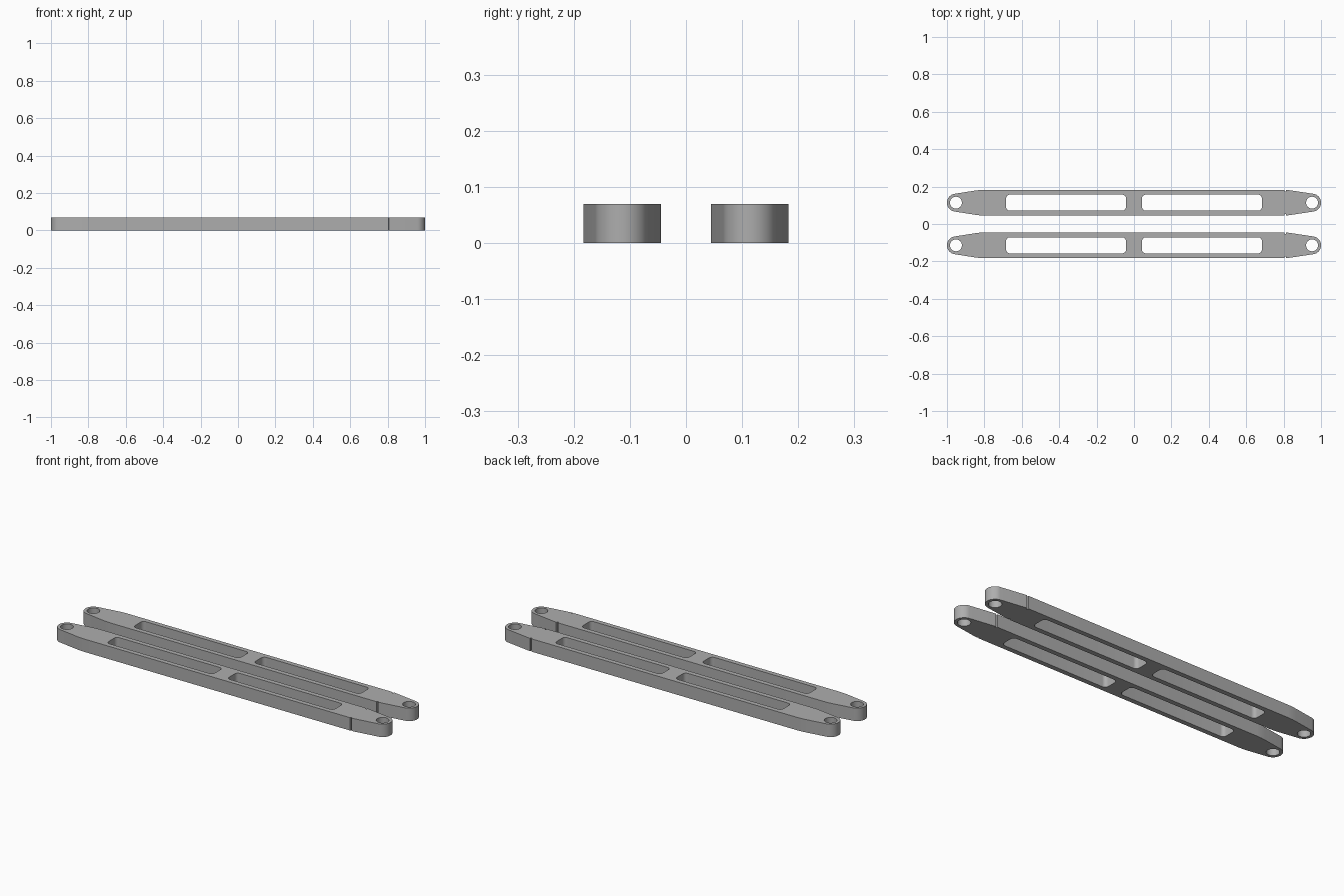
import bpy
import bmesh
from math import sin, cos, radians

if "Cube" in bpy.data.objects:
    bpy.data.objects.remove(bpy.data.objects["Cube"])

HEIGHT = 0.07
HALF = 0.069          # half width of a bar
PIN = 0.952           # distance of the pin holes from the middle
TIP = 0.048           # radius of the rounded tips

grey = bpy.data.materials.new("grey")
grey.use_nodes = True
colour = (0.42, 0.42, 0.42, 1)
grey.diffuse_color = colour
grey.node_tree.nodes["Principled BSDF"].inputs["Base Color"].default_value = colour


def arc(cx, cy, r, start, end, steps):
    angles = [radians(start + (end - start) * i / steps) for i in range(steps + 1)]
    return [(cx + r * cos(a), cy + r * sin(a)) for a in angles]


def slot(x0, x1, half, r):
    """Rectangle with rounded corners."""
    return (arc(x1 - r, half - r, r, 0, 90, 6) + arc(x0 + r, half - r, r, 90, 180, 6)
            + arc(x0 + r, r - half, r, 180, 270, 6) + arc(x1 - r, r - half, r, 270, 360, 6))


def bar_outline():
    """Upper edge from the right tip to the left tip, mirrored for the lower edge."""
    upper = arc(PIN, 0, TIP, 0, 81, 12)
    upper += [(0.825, 0.0675), (0.814, HALF), (0.812, 0.061), (0.806, 0.061), (0.804, HALF)]
    upper += [(-0.8, HALF), (-0.825, 0.0678), (-0.85, 0.0645)]
    upper += arc(-PIN, 0, TIP, 99, 180, 12)
    return upper + [(x, -y) for x, y in reversed(upper[1:-1])]


def make_bar(name, y):
    curve = bpy.data.curves.new(name, "CURVE")
    curve.dimensions = "2D"
    curve.fill_mode = "BOTH"
    curve.extrude = HEIGHT / 2
    loops = [bar_outline(), slot(-0.684, -0.043, 0.043, 0.02), slot(0.043, 0.684, 0.043, 0.02)]
    loops += [arc(x, 0, 0.032, 0, 345, 23) for x in (-PIN, PIN)]
    for points in loops:
        spline = curve.splines.new("POLY")
        spline.points.add(len(points) - 1)
        for point, (px, py) in zip(spline.points, points):
            point.co = (px, py, 0, 1)
        spline.use_cyclic_u = True
    bar = bpy.data.objects.new(name, curve)
    bar.location = (0, y, HEIGHT / 2)
    bpy.context.collection.objects.link(bar)
    bpy.ops.object.select_all(action="DESELECT")
    bar.select_set(True)
    bpy.context.view_layer.objects.active = bar
    bpy.ops.object.convert(target="MESH")
    bar = bpy.context.object

    # Weld the caps to the walls
    bm = bmesh.new()
    bm.from_mesh(bar.data)
    bmesh.ops.remove_doubles(bm, verts=bm.verts, dist=0.0003)
    bmesh.ops.recalc_face_normals(bm, faces=bm.faces)
    bm.to_mesh(bar.data)
    bm.free()
    bar.data.materials.clear()
    bar.data.materials.append(grey)
    bpy.ops.object.shade_smooth_by_angle(angle=radians(30))


make_bar("front_link_bar", -0.114)
make_bar("back_link_bar", 0.114)
